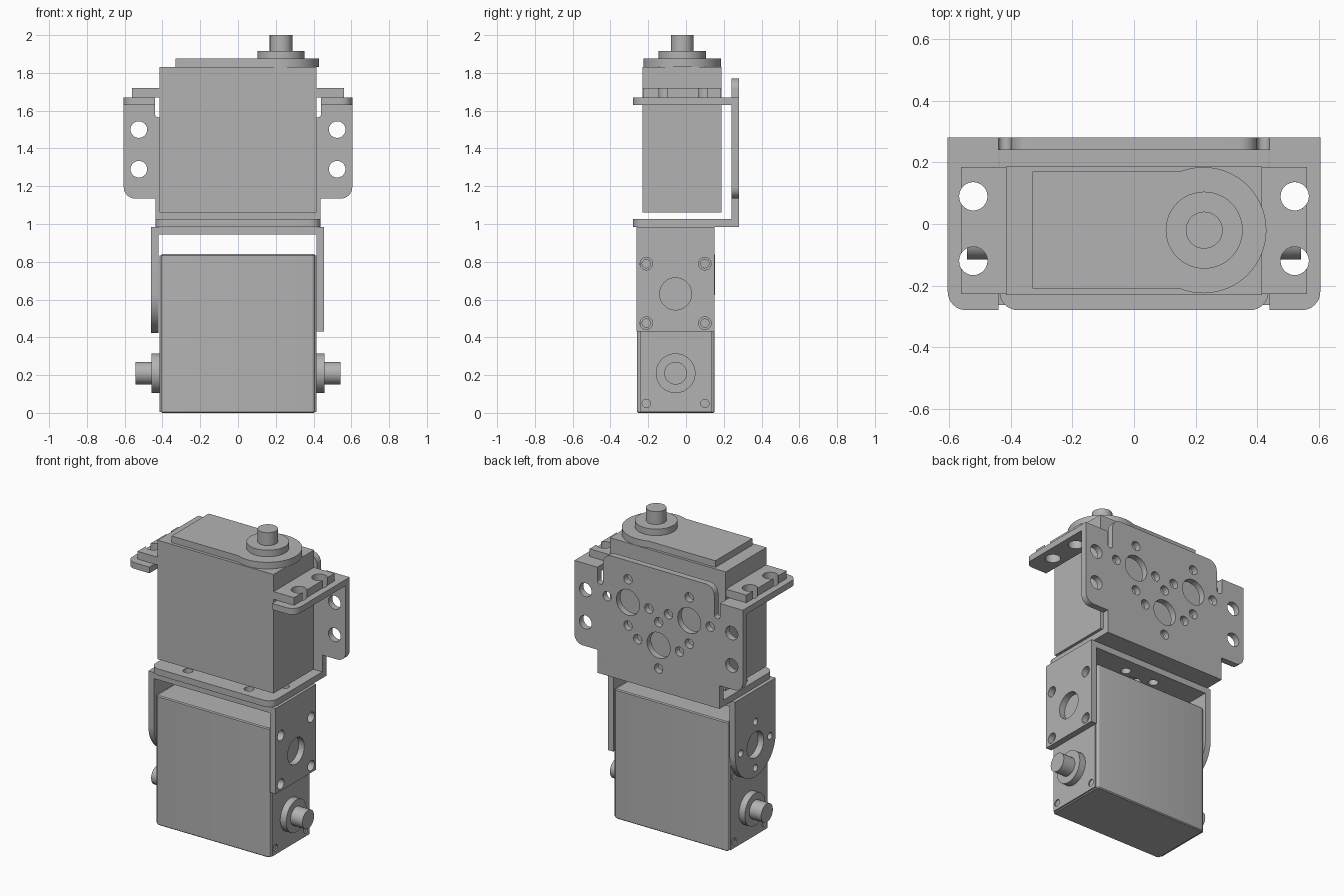
import bpy, bmesh
from math import sin, cos, pi, radians
from mathutils import Vector

if "Cube" in bpy.data.objects:
    bpy.data.objects.remove(bpy.data.objects["Cube"])

GREY = bpy.data.materials.new("plain_grey")
GREY.use_nodes = True
COLOUR = (0.45, 0.45, 0.45, 1)
GREY.diffuse_color = COLOUR
GREY.node_tree.nodes["Principled BSDF"].inputs["Base Color"].default_value = COLOUR


def arc(u, v, r, start=0, end=360, n=32):
    angles = [radians(start + (end - start) * i / n) for i in range(n + 1)]
    pts = [(u + r * cos(a), v + r * sin(a)) for a in angles]
    return pts[:-1] if abs(end - start) == 360 else pts


def outline(corners):
    """Corners are (u, v) or (u, v, radius) for a rounded right angle."""
    pts = []
    for i, c in enumerate(corners):
        if len(c) == 2:
            pts.append(c)
            continue
        p, r = Vector(c[:2]), c[2]
        a = (Vector(corners[i - 1][:2]) - p).normalized()
        b = (Vector(corners[(i + 1) % len(corners)][:2]) - p).normalized()
        for k in range(9):
            t = k / 8 * pi / 2
            pts.append(tuple(p + r * (a + b) - r * (b * cos(t) + a * sin(t))))
    return pts


def rect(u0, u1, v0, v1):
    return [(u0, v0), (u1, v0), (u1, v1), (u0, v1)]


def finish(name, bm):
    bmesh.ops.recalc_face_normals(bm, faces=bm.faces)
    mesh = bpy.data.meshes.new(name)
    bm.to_mesh(mesh)
    bm.free()
    mesh.materials.append(GREY)
    obj = bpy.data.objects.new(name, mesh)
    bpy.context.collection.objects.link(obj)
    bpy.ops.object.select_all(action="DESELECT")
    obj.select_set(True)
    bpy.context.view_layer.objects.active = obj
    bpy.ops.object.shade_smooth_by_angle(angle=radians(30))
    return obj


def plate(name, shape, axis, low, high, holes=()):
    """Extrude a flat shape with round holes (u, v, r) along an axis."""
    curve = bpy.data.curves.new(name + "_profile", "CURVE")
    curve.dimensions = "2D"
    curve.fill_mode = "BOTH"
    curve.extrude = (high - low) / 2
    for loop in [shape] + [arc(*h) for h in holes]:
        spline = curve.splines.new("POLY")
        spline.points.add(len(loop) - 1)
        for point, (u, v) in zip(spline.points, loop):
            point.co = (u, v, 0, 1)
        spline.use_cyclic_u = True
    temp = bpy.data.objects.new(name + "_profile", curve)
    bpy.context.collection.objects.link(temp)
    deps = bpy.context.evaluated_depsgraph_get()
    mesh = bpy.data.meshes.new_from_object(temp.evaluated_get(deps))
    bm = bmesh.new()
    bm.from_mesh(mesh)
    bpy.data.objects.remove(temp)
    bpy.data.curves.remove(curve)
    bpy.data.meshes.remove(mesh)
    bmesh.ops.remove_doubles(bm, verts=bm.verts, dist=0.0001)
    for vert in bm.verts:
        u, v, w = vert.co
        w += (low + high) / 2
        vert.co = {"x": (w, u, v), "y": (u, w, v), "z": (u, v, w)}[axis]
    return finish(name, bm)


def box(name, lo, hi, corner=0, rim=0):
    bm = bmesh.new()
    bmesh.ops.create_cube(bm, size=1)
    for v in bm.verts:
        v.co = [(a + b) / 2 + c * (b - a) for a, b, c in zip(lo, hi, v.co)]
    if corner:
        upright = [e for e in bm.edges if abs(e.verts[0].co.z - e.verts[1].co.z) > 0.1]
        bmesh.ops.bevel(bm, geom=upright, offset=corner, segments=4, profile=0.5, affect="EDGES")
        flat = [e for e in bm.edges if abs(e.verts[0].co.z - e.verts[1].co.z) < 0.01]
        bmesh.ops.bevel(bm, geom=flat, offset=rim, segments=1, affect="EDGES")
    return finish(name, bm)


def cross(u, v, r=0.03):
    return [(u + d * 0.15, v + e * 0.15, r) for d, e in ((1, 0), (-1, 0), (0, 1), (0, -1))]


SIDES = (("left", 1), ("right", -1))
MID_Y, HUB_Z = -0.055, 0.63

# Lower motor: rounded case, side covers with screw holes, stepped shafts
box("lower_case", (-0.407, -0.26, 0), (0.407, 0.152, 0.84), 0.018, 0.006)
screws = [(y, z, 0.022) for y in (-0.21, 0.1) for z in (0.05, 0.475, 0.79)]
for side, s in SIDES:
    def along_x(name, shape, a, b, holes=()):
        return plate(side + name, shape, "x", min(s * a, s * b), max(s * a, s * b), holes)
    along_x("_lower_cover", rect(-0.241, 0.138, 0.006, 0.834), 0.407, 0.415, screws)
    along_x("_shaft_collar", arc(MID_Y, 0.21, 0.105, n=48), 0.41, 0.458)
    along_x("_shaft", arc(MID_Y, 0.21, 0.06, n=48), 0.458, 0.543)

# Lower U bracket: top web, square arm, rounded arm
web_holes = [(dx, MID_Y + dy, 0.03) for dx in (-0.105, 0.105) for dy in (-0.105, 0.105)]
plate("u_bracket_web", rect(-0.42, 0.415, -0.263, 0.152), "z", 0.945, 0.985,
      web_holes + [(0, MID_Y, 0.08)])
plate("u_bracket_square_arm", rect(-0.263, 0.152, 0.43, 0.985), "x", 0.415, 0.455,
      [(y, z, 0.033) for y in (-0.21, 0.1) for z in (0.475, 0.79)] + [(MID_Y, HUB_Z, 0.085)])
round_arm = [(0.152, 0.985), (-0.263, 0.985)] + arc(MID_Y, HUB_Z, 0.2075, 180, 360)
plate("u_bracket_round_arm", round_arm, "x", -0.46, -0.42,
      cross(MID_Y, HUB_Z, 0.022) + [(MID_Y, HUB_Z, 0.085)])

# Upper mounting bracket: base, drilled back plate, side flanges
base_holes = cross(-0.22, -0.05) + cross(0.22, -0.05)
plate("mount_base", outline([(-0.437, -0.28, 0.06), (0.437, -0.28, 0.06), (0.437, 0.24), (-0.437, 0.24)]),
      "z", 0.985, 1.026, base_holes + [(x, -0.05, 0.083) for x in (-0.22, 0.22)])
half = [(0.437, 0.985), (0.437, 1.135), (0.605, 1.135, 0.06), (0.605, 1.67), (0.44, 1.67),
        (0.44, 1.565, 0.018), (0.4, 1.565, 0.018), (0.4, 1.77, 0.06)]
mirrored = [(-c[0],) + c[1:] for c in reversed(half)]
back_holes = [(x, z, 0.044) for x in (-0.525, 0.525) for z in (1.29, 1.5)]
for hub in ((-0.22, 1.5), (0.22, 1.5), (0, 1.28)):
    back_holes += cross(*hub) + [(*hub, 0.083)]
plate("mount_back", outline(half + mirrored), "y", 0.24, 0.281, back_holes)
for side, s in SIDES:
    flange = [(s * 0.44, 0.24), (s * 0.44, -0.28), (s * 0.605, -0.28, 0.06), (s * 0.605, 0.24)]
    plate(side + "_mount_flange", outline(flange), "z", 1.63, 1.67,
          [(s * 0.522, y, 0.046) for y in (-0.12, 0.09)])

# Upper motor: case, notched ears, lid, output shaft
box("upper_case", (-0.416, -0.23, 1.06), (0.416, 0.187, 1.832))
for side, s in SIDES:
    ear = [(0.41, -0.228), (0.562, -0.228)]
    for y in (-0.12, 0.09):
        ear += arc(0.522, y, 0.046, -30, -330)
    ear += [(0.562, 0.185), (0.41, 0.185)]
    plate(side + "_ear", [(s * x, y) for x, y in ear], "z", 1.67, 1.72)
lid = [(-0.33, 0.17), (-0.33, -0.21)] + arc(0.225, -0.02, 0.205, -112, 112, 40)
plate("upper_lid", lid, "z", 1.83, 1.875)
plate("output_collar", arc(0.228, -0.02, 0.125, n=48), "z", 1.87, 1.917)
plate("output_shaft", arc(0.228, -0.02, 0.06, n=48), "z", 1.91, 2.0)
